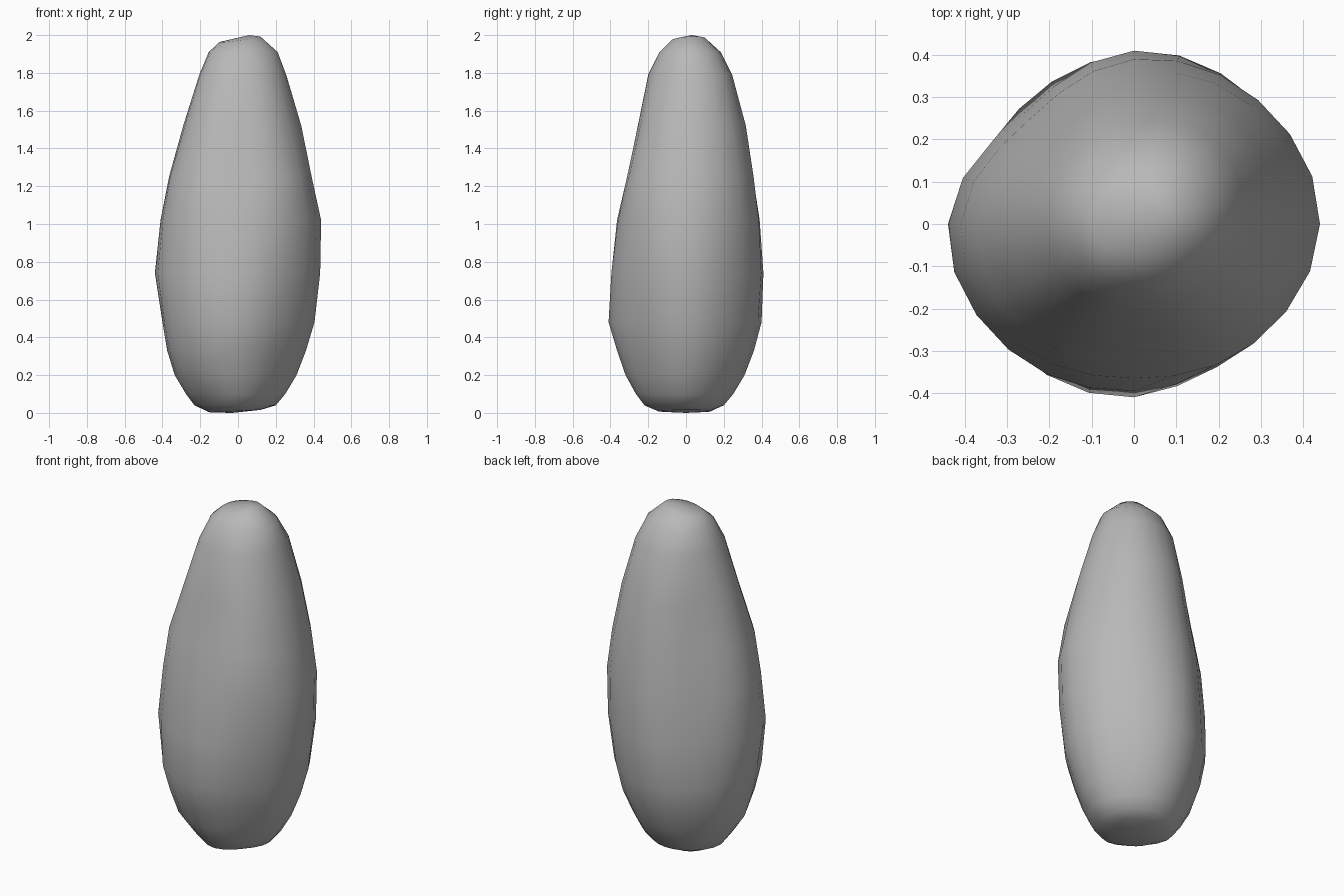
import bpy
import bmesh
from math import cos, sin, tau

default_cube = bpy.data.objects.get("Cube")
if default_cube:
    bpy.data.objects.remove(default_cube, do_unlink=True)

# Stone colour
stone = bpy.data.materials.new("stone grey")
stone.use_nodes = True
grey = (0.48, 0.48, 0.48, 1)
stone.diffuse_color = grey
stone.node_tree.nodes["Principled BSDF"].inputs["Base Color"].default_value = grey

# Height of each ring, then its reach in eight directions,
# counter-clockwise from +x
RINGS = [
    (0.01, .12, .13, .13, .15, .15, .15, .15, .13),
    (0.04, .2, .19, .2, .215, .23, .2, .22, .19),
    (0.1, .25, .24, .25, .26, .275, .25, .265, .24),
    (0.2, .31, .29, .31, .31, .335, .325, .32, .285),
    (0.33, .36, .345, .36, .355, .375, .37, .365, .33),
    (0.48, .405, .38, .4, .385, .4, .41, .41, .37),
    (0.74, .435, .412, .41, .37, .44, .42, .395, .395),
    (1.02, .44, .415, .39, .35, .41, .395, .365, .4),
    (1.25, .39, .395, .355, .31, .365, .365, .31, .37),
    (1.52, .335, .345, .315, .265, .29, .285, .255, .295),
    (1.79, .255, .275, .24, .215, .205, .21, .2, .225),
    (1.91, .21, .21, .18, .16, .155, .15, .14, .165),
    (1.975, .12, .12, .1, .1, .1, .085, .075, .09),
]
STEPS = 3  # sides between neighbouring directions


def smooth_reach(reach, i, t):
    """Smooth curve through the reaches around a closed ring."""
    a, b, c, d = (reach[(i + k) % len(reach)] for k in (-1, 0, 1, 2))
    return b + t / 2 * (c - a + t * (2 * a - 5 * b + 4 * c - d
                                     + t * (3 * (b - c) + d - a)))


def ring_points(ring):
    z, *reach = ring
    for i in range(len(reach)):
        for step in range(STEPS):
            t = step / STEPS
            radius = smooth_reach(reach, i, t)
            angle = tau * (i + t) / len(reach)
            x, y = radius * cos(angle), radius * sin(angle)
            # Sloping ends
            if ring is RINGS[-1]:
                yield x, y, z + 0.13 * x + 0.05 * y
            elif ring is RINGS[0]:
                yield x, y, z + 0.05 * x
            else:
                yield x, y, z


# Lofted stone body with closed ends
bm = bmesh.new()
loops = [[bm.verts.new(p) for p in ring_points(ring)] for ring in RINGS]
count = len(loops[0])
for low, high in zip(loops, loops[1:]):
    for i in range(count):
        j = (i + 1) % count
        bm.faces.new((low[i], low[j], high[j], high[i]))
for loop, tip in ((loops[0], (-.03, 0, 0)), (loops[-1], (.06, .03, 2))):
    centre = bm.verts.new(tip)
    for a, b in zip(loop, loop[1:] + loop[:1]):
        bm.faces.new((a, b, centre))
bmesh.ops.recalc_face_normals(bm, faces=bm.faces)
for face in bm.faces:
    face.smooth = True

mesh = bpy.data.meshes.new("standing_stone")
bm.to_mesh(mesh)
bm.free()
mesh.materials.append(stone)
body = bpy.data.objects.new("standing_stone", mesh)
bpy.context.collection.objects.link(body)
